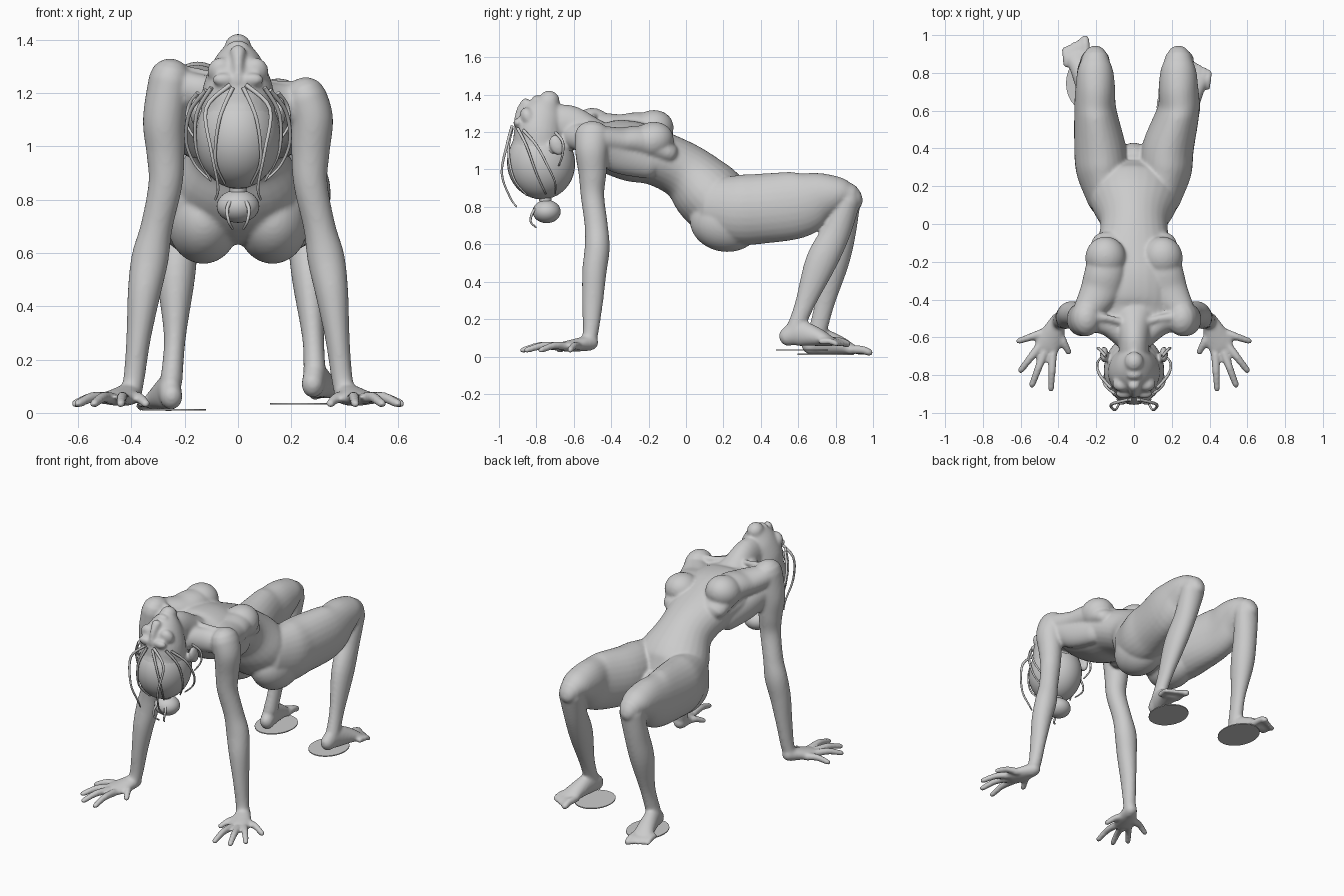
import bpy, bmesh, math
from mathutils import Vector, Matrix

def catmull(pts, n=5):
    out = []
    for i in range(len(pts) - 1):
        a, b, c, d = pts[max(i-1, 0)], pts[i], pts[i+1], pts[min(i+2, len(pts)-1)]
        for k in range(n):
            t = k / n
            out.append([.5*(2*q + (r-p)*t + (2*p-5*q+4*r-s)*t*t + (3*q-p-3*r+s)*t**3)
                        for p, q, r, s in zip(a, b, c, d)])
    return out + [list(pts[-1])]

def loft(bm, pts, roll=0, sides=28):
    """Round-ended tube; each point is x, y, z, half width, half depth."""
    rows = catmull(pts)
    P = [Vector(r[:3]) for r in rows]
    rings = []
    for i, r in enumerate(rows):
        t = (P[min(i+1, len(P)-1)] - P[max(i-1, 0)]).normalized()
        ref = Vector((1, 0, -roll))
        side = (ref - t * ref.dot(t)).normalized()
        rings.append((P[i], t, side, t.cross(side), r[3], r[4]))
    def cap(ring, sign):
        p, t, s, d, w, h = ring
        return [(p + t*sign*min(w, h)*math.sin(a), t, s, d, w*math.cos(a), h*math.cos(a))
                for a in (.5, .95, 1.35)]
    rings = cap(rings[0], -1)[::-1] + rings + cap(rings[-1], 1)
    loops = [[bm.verts.new(p + s*w*math.cos(a) + d*h*math.sin(a))
              for a in (2*math.pi*k/sides for k in range(sides))]
             for p, t, s, d, w, h in rings]
    for A, B in zip(loops, loops[1:]):
        for k in range(sides):
            bm.faces.new((A[k], A[(k+1) % sides], B[(k+1) % sides], B[k]))
    bm.faces.new(loops[0][::-1])
    bm.faces.new(loops[-1])

def ball(bm, c, r, rx=0):
    m = Matrix.Translation(c) @ Matrix.Rotation(rx, 4, 'X') @ Matrix.Diagonal((*r, 1))
    bmesh.ops.create_uvsphere(bm, u_segments=32, v_segments=20, radius=1, matrix=m)

def finish(bm, name, voxel=0, smooth=10):
    bmesh.ops.recalc_face_normals(bm, faces=bm.faces)
    me = bpy.data.meshes.new(name)
    bm.to_mesh(me)
    bm.free()
    ob = bpy.data.objects.new(name, me)
    bpy.context.collection.objects.link(ob)
    if voxel:
        m = ob.modifiers.new('blend', 'REMESH')
        m.mode, m.voxel_size, m.use_smooth_shade = 'VOXEL', voxel, True
        s = ob.modifiers.new('soften', 'SMOOTH')
        s.factor, s.iterations = .5, smooth
    me.polygons.foreach_set('use_smooth', [True] * len(me.polygons))
    return ob

bm = bmesh.new()
# torso, rolled slightly so one shoulder sits higher
loft(bm, [(0, -.54, 1.19, .17, .07), (0, -.45, 1.135, .235, .13), (0, -.3, 1.1, .24, .16),
          (0, -.15, 1.06, .21, .148), (0, 0, .985, .178, .155), (0, .11, .88, .23, .185),
          (0, .21, .79, .245, .175), (0, .31, .74, .15, .11), (0, .36, .745, .07, .1)], roll=.12)
# neck, skull, jaw, nose and lips
loft(bm, [(0, -.73, 1.22, .085, .12), (0, -.63, 1.235, .08, .11), (0, -.53, 1.19, .1, .1),
          (0, -.44, 1.14, .15, .1)])
ball(bm, (0, -.775, 1.06), (.15, .172, .2))
loft(bm, [(0, -.785, 1.12, .14, .14), (0, -.78, 1.22, .132, .135), (0, -.755, 1.31, .096, .11),
          (0, -.73, 1.37, .052, .056)])
loft(bm, [(0, -.905, 1.245, .018, .018), (0, -.888, 1.31, .02, .022), (0, -.858, 1.357, .03, .025)])
ball(bm, (0, -.798, 1.375), (.04, .026, .022))
for s in (-1, 1):
    dz = -.035 * s
    # collarbone, trapezius, brow, cheek, ear
    loft(bm, [(s*.03, -.53, 1.25, .018, .018), (s*.14, -.5, 1.25+dz*.6, .02, .02),
              (s*.25, -.49, 1.25+dz, .03, .03)])
    loft(bm, [(s*.05, -.6, 1.18, .06, .07), (s*.14, -.53, 1.18+dz*.5, .06, .075),
              (s*.24, -.49, 1.19+dz, .07, .075)])
    ball(bm, (s*.055, -.9, 1.25), (.042, .024, .025))
    ball(bm, (s*.065, -.845, 1.28), (.05, .04, .055), .4)
    ball(bm, (s*.158, -.69, 1.13), (.022, .04, .058), .4)
    # chest: breast, pectoral sheet and side of the back
    ball(bm, (s*.15, -.18, 1.185+dz*.9), (.108, .115, .1), .3)
    loft(bm, [(s*.25, -.46, 1.2+dz, .075, .07), (s*.18, -.35, 1.185+dz, .105, .075),
              (s*.15, -.23, 1.18+dz, .105, .085), (s*.135, -.1, 1.11+dz*.6, .09, .06)], s*.0)
    loft(bm, [(s*.25, -.46, 1.14, .06, .08), (s*.2, -.36, 1.08, .07, .1), (s*.16, -.2, 1.03, .06, .08)])
    # buttock
    ball(bm, (s*.13, .21, .715), (.135, .19, .155), -.15)
    # arm
    loft(bm, [(s*.255, -.5, 1.215+dz, .08, .095), (s*.277, -.505, 1.1, .08, .088),
              (s*.272, -.5, .98, .072, .075), (s*.272, -.5, .86, .064, .063),
              (s*.305, -.48, .7, .06, .062), (s*.33, -.475, .58, .07, .067),
              (s*.352, -.49, .45, .062, .065), (s*.373, -.5, .28, .046, .055),
              (s*.39, -.51, .13, .04, .042), (s*.405, -.525, .07, .042, .042)])
    # hand
    loft(bm, [(s*.40, -.51, .075, .042, .042), (s*.43, -.58, .062, .062, .036),
              (s*.462, -.65, .054, .068, .027)])
    for x, y, tx, ty in ((.48, -.575, .61, -.62), (.495, -.64, .6, -.775), (.475, -.68, .54, -.852),
                         (.43, -.69, .44, -.873), (.4, -.57, .346, -.678)):
        loft(bm, [(s*x, y, .054, .024, .024), (s*(x+tx)/2, (y+ty)/2, .058, .021, .021),
                  (s*tx, ty, .034, .018, .017)], sides=12)
    # thigh and knee
    k = .205 if s < 0 else .235
    loft(bm, [(s*.15, .16, .8, .11, .16), (s*.168, .28, .785, .137, .187), (s*.18, .4, .79, .137, .187),
              (s*k, .6, .812, .112, .178), (s*k, .72, .852, .105, .135), (s*k, .81, .867, .095, .097),
              (s*k, .86, .86, .077, .072)])
    ball(bm, (s*k, .9, .855), (.055, .04, .065), .4)

# lower legs, one foot further back than the other
loft(bm, [(.24, .865, .83, .078, .068), (.25, .8, .66, .066, .078), (.265, .72, .5, .062, .084),
          (.282, .635, .28, .041, .053), (.288, .585, .15, .042, .047)])
loft(bm, [(-.205, .865, .83, .078, .068), (-.22, .83, .66, .073, .078), (-.232, .79, .5, .07, .08),
          (-.237, .74, .28, .041, .053), (-.25, .7, .12, .042, .05)])
# feet
for s, ox, oy, oz in ((-1, 0, 0, 0), (1, .03, -.12, .045)):
    def q(x, y, z, w, d):
        return (s*(x+ox), y+oy, z+oz, w, d)
    loft(bm, [q(.25, .66, .06, .042, .05), q(.26, .72, .08, .046, .07), q(.282, .82, .06, .056, .05),
              q(.298, .885, .038, .064, .03)])
    for i in range(5):
        x = .25 + .027*i
        r = .023 if i == 0 else .017
        loft(bm, [q(x, .875-.008*i, .036, r, r), q(x+.006, .94-.012*i, .036, r, r),
                  q(x+.009, .98-.014*i, .022, r, r*.9)], sides=12)
finish(bm, 'body', .0085)

# hair cap
bm = bmesh.new()
ball(bm, (0, -.775, 1.035), (.16, .182, .195), .15)
finish(bm, 'hair_cap')
# bun with its tie
bm = bmesh.new()
ball(bm, (0, -.745, .775), (.08, .075, .062))
loft(bm, [(0, -.755, .87, .035, .035), (0, -.75, .8, .03, .03)])
finish(bm, 'hair_bun')

# loose locks, mirrored
cu = bpy.data.curves.new('hair_strands', 'CURVE')
cu.dimensions, cu.bevel_depth, cu.bevel_resolution, cu.use_fill_caps = '3D', .008, 2, True
locks = [[(.02, -.93, 1.22), (.07, -.95, 1.1), (.085, -.92, .95), (.05, -.85, .86)],
         [(.03, -.93, 1.23), (.12, -.955, 1.14), (.1, -.985, .98), (.075, -.94, .85), (.085, -.905, .8)],
         [(.1, -.9, 1.22), (.155, -.85, 1.12), (.155, -.8, .98), (.1, -.75, .87)],
         [(.12, -.87, 1.21), (.18, -.8, 1.13), (.195, -.74, 1.02), (.16, -.7, .93), (.1, -.7, .87)],
         [(.15, -.7, 1.2), (.185, -.66, 1.15), (.19, -.66, 1.08), (.155, -.68, 1.02)],
         [(.01, -.78, .82), (.04, -.82, .77), (.035, -.83, .72), (.02, -.8, .69)]]
for lock in locks:
    for s in (-1, 1):
        pts = catmull(lock)
        sp = cu.splines.new('POLY')
        sp.points.add(len(pts) - 1)
        for i, (p, c) in enumerate(zip(sp.points, pts)):
            p.co = (s*c[0], c[1], c[2], 1)
            p.radius = 1.1 - .6*i/len(pts)
bpy.context.collection.objects.link(bpy.data.objects.new('hair_strands', cu))

# flat sole patches under the feet
for name, x, y, z, a, b in (('left_sole_patch', -.24, .745, .012, .12, .15),
                            ('right_sole_patch', .235, .62, .035, .115, .14)):
    bm = bmesh.new()
    m = Matrix.Translation((x, y, z)) @ Matrix.Diagonal((a, b, 1, 1))
    bmesh.ops.create_cone(bm, cap_ends=True, segments=28, radius1=1, radius2=1, depth=.006, matrix=m)
    ob = finish(bm, name)
    for p in ob.data.polygons:
        p.use_smooth = False
